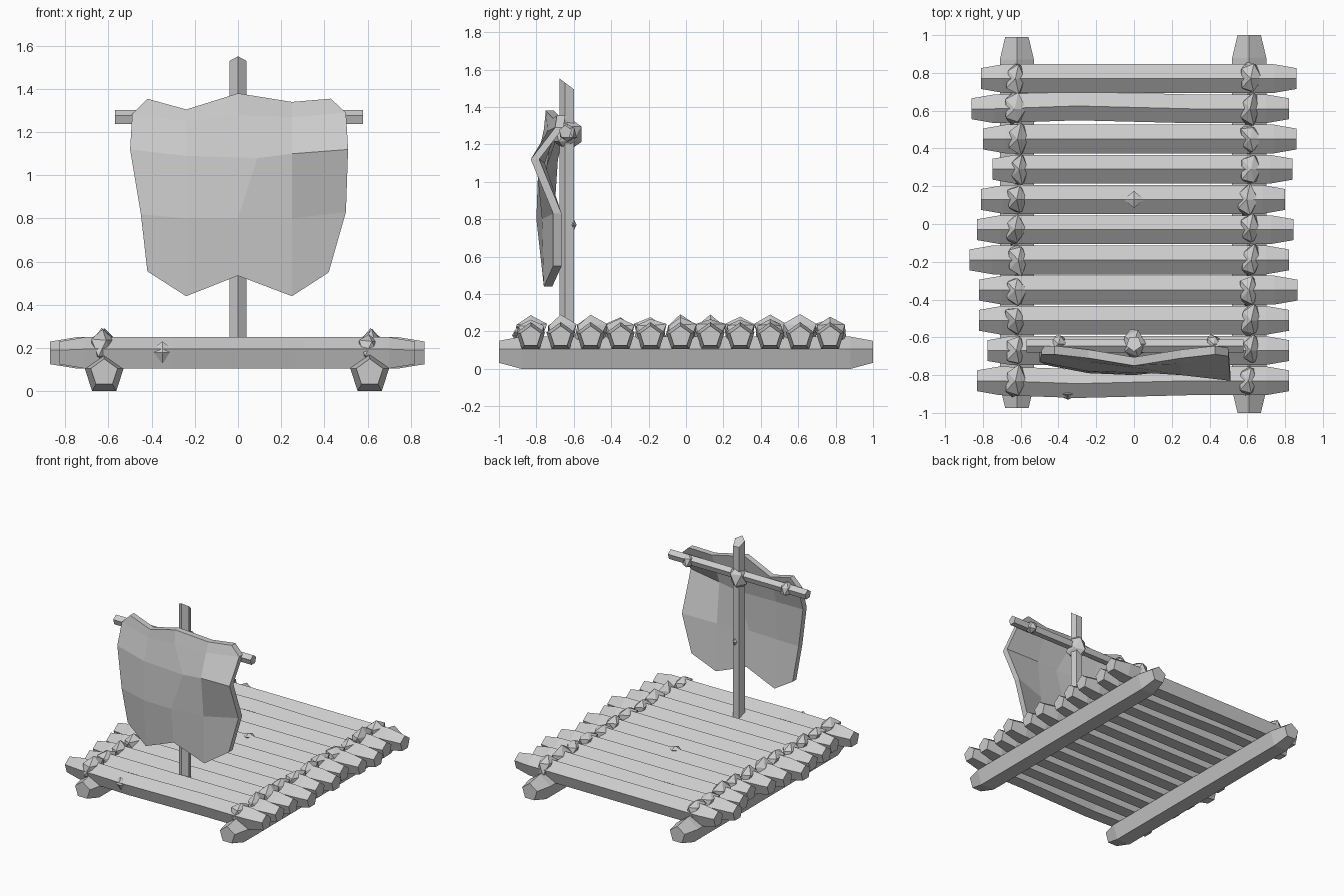
import bpy, bmesh, math, random
from mathutils import Vector

random.seed(4)
cube = bpy.data.objects.get("Cube")
if cube:
    bpy.data.objects.remove(cube, do_unlink=True)

grey = bpy.data.materials.new("plain grey")
grey.use_nodes = True
GREY = (0.6, 0.6, 0.6, 1)
grey.diffuse_color = GREY
grey.node_tree.nodes["Principled BSDF"].inputs["Base Color"].default_value = GREY

X, Y, Z = Vector((1, 0, 0)), Vector((0, 1, 0)), Vector((0, 0, 1))


def finish(name, bm):
    bmesh.ops.recalc_face_normals(bm, faces=bm.faces)
    mesh = bpy.data.meshes.new(name)
    bm.to_mesh(mesh)
    bm.free()
    mesh.materials.append(grey)
    obj = bpy.data.objects.new(name, mesh)
    bpy.context.collection.objects.link(obj)
    return obj


def pole(name, rings, u, v, sides=5):
    """Loft of polygon rings (centre, radius); one corner points along v."""
    bm = bmesh.new()
    loops = []
    for centre, r in rings:
        angles = [math.tau * i / sides for i in range(sides)]
        loops.append([bm.verts.new(Vector(centre) + u * r * math.sin(a) + v * r * math.cos(a))
                      for a in angles])
    for a, b in zip(loops, loops[1:]):
        for i in range(sides):
            j = (i + 1) % sides
            bm.faces.new((a[i], a[j], b[j], b[i]))
    bm.faces.new(loops[0])
    bm.faces.new(loops[-1])
    return finish(name, bm)


def lump(name, centre, size, jitter=0.2):
    """Rough faceted knot of rope."""
    bm = bmesh.new()
    bmesh.ops.create_icosphere(bm, subdivisions=1, radius=1)
    for v in bm.verts:
        k = 1 + random.uniform(-jitter, jitter)
        v.co = Vector(centre) + Vector([c * s * k for c, s in zip(v.co, size)])
    return finish(name, bm)


def stub(name, centre, size):
    """Small pointed twig stump."""
    bm = bmesh.new()
    bmesh.ops.create_icosphere(bm, subdivisions=1, radius=1)
    bm.clear()
    tips = [bm.verts.new(Vector(centre) + axis * s * sign)
            for axis, s in zip((X, Y, Z), size) for sign in (-1, 1)]
    bmesh.ops.convex_hull(bm, input=tips)
    return finish(name, bm)


# Deck logs: left end, right end and sideways bend of each, back to front
logs = [(-.81, .86, 0), (-.86, .82, .015), (-.8, .86, 0), (-.75, .84, 0),
        (-.81, .8, 0), (-.83, .845, 0), (-.87, .82, 0), (-.82, .865, 0),
        (-.82, .82, 0), (-.775, .82, 0), (-.83, .82, -.015)]
for n, (a, b, bend) in enumerate(logs):
    y = .77 - .16 * n
    # the front log reaches a little lower and wider at its ends
    pole(f"deck_log_{n + 1}",
         [((a, y, .172), .058), ((a + .12, y, .17), .08), ((-.3, y + bend, .17), .08),
          ((.3, y, .17), .08), ((b - .12, y, .17), .08), ((b, y, .172), .058)], Y, Z)

# Runners below the deck, with a rope lashing at every crossing
for side, x, back, front in (("right", -.62, .99, -.975), ("left", .61, 1, -1)):
    pole(f"{side}_runner",
         [((x, front, .085), .065), ((x, front + .12, .077), .095),
          ((x, back - .12, .077), .095), ((x, back, .085), .065)], X, Z)
    for n in range(len(logs)):
        lump(f"{side}_lashing_{n + 1}",
             (x + random.uniform(-.015, .015), .77 - .16 * n, .2), (.06, .088, .078))

# Mast with a slanted top
mast = pole("mast", [((0, -.633, .15), .042), ((0, -.633, 1.52), .042)], X, -Y)
for v in mast.data.vertices:
    if v.co.z > 1:
        v.co.z -= (v.co.y + .633) * .75

# Yard and its rope knots
pole("yard", [((-.57, -.645, 1.267), .036), ((.58, -.645, 1.267), .036)], Y, Z)
lump("mast_knot", (0, -.635, 1.255), (.065, .075, .08))
for side, x in (("right", -.4), ("left", .42)):
    lump(f"{side}_yard_knot", (x, -.635, 1.265), (.04, .05, .055))

# Twig stumps
stub("deck_stump", (0, .13, .245), (.055, .045, .02))
stub("front_stump", (-.35, -.9, .18), (.07, .03, .05))
stub("mast_stump", (.01, -.605, .77), (.025, .02, .04))

# Sail: rows of (x, heights, depths) from top to bottom, then thickened
rows = [((-.42, -.24, 0, .25, .43), (1.355, 1.305, 1.38, 1.34, 1.355), (.69, .71, .75, .71, .69)),
        ((-.49, -.24, 0, .25, .5), (1.285, 1.25, 1.28, 1.27, 1.29), (.69, .73, .76, .74, .7)),
        ((-.5, -.24, .09, .25, .51), (1.12, 1.09, 1.08, 1.1, 1.12), (.73, .78, .79, .8, .83)),
        ((-.45, -.24, 0, .25, .5), (.82, .8, .8, .8, .83), (.75, .79, .8, .77, .71)),
        ((-.42, -.24, 0, .25, .42), (.555, .44, .535, .44, .55), (.72, .76, .77, .76, .71))]
bm = bmesh.new()
grid = [[bm.verts.new((x, -d, z)) for x, z, d in zip(*row)] for row in rows]
for up, low in zip(grid, grid[1:]):
    for i in range(len(up) - 1):
        bm.faces.new((up[i], low[i], low[i + 1], up[i + 1]))
# the thickness goes straight back from the front sheet
bmesh.ops.recalc_face_normals(bm, faces=bm.faces)
sheet = bmesh.ops.extrude_face_region(bm, geom=bm.faces[:], use_keep_orig=True)
bmesh.ops.translate(bm, vec=(0, .045, 0),
                    verts=[g for g in sheet["geom"] if isinstance(g, bmesh.types.BMVert)])
finish("sail", bm)
